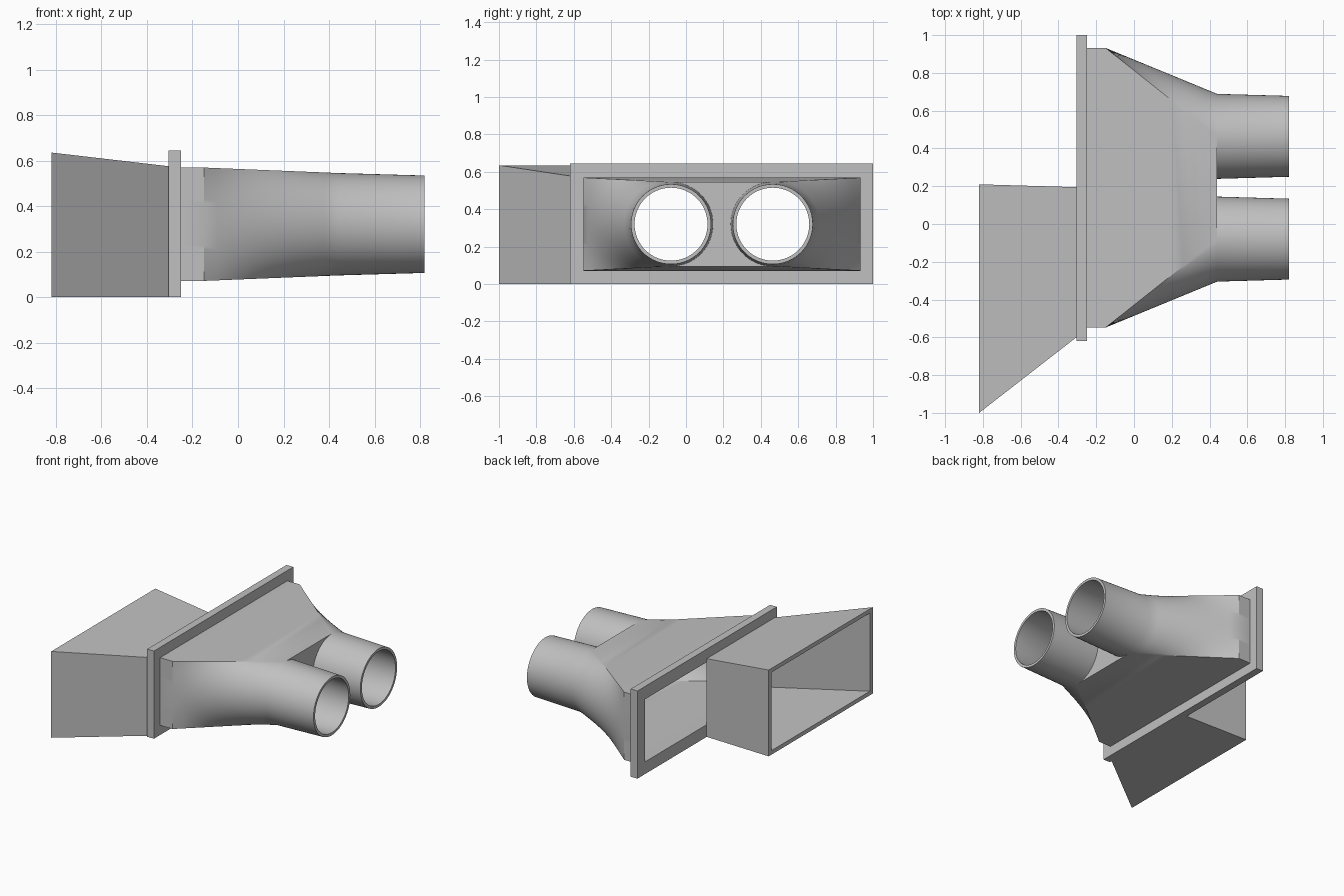
import bpy, bmesh, math

cube = bpy.data.objects.get("Cube")
if cube:
    bpy.data.objects.remove(cube, do_unlink=True)

GREY = (0.53, 0.53, 0.53, 1.0)
mat = bpy.data.materials.new("plain_grey")
mat.use_nodes = True
mat.diffuse_color = GREY
bsdf = next(n for n in mat.node_tree.nodes if n.type == 'BSDF_PRINCIPLED')
bsdf.inputs["Base Color"].default_value = GREY
bsdf.inputs["Roughness"].default_value = 0.6


def finish(bm, name):
    bmesh.ops.recalc_face_normals(bm, faces=bm.faces[:])
    mesh = bpy.data.meshes.new(name)
    bm.to_mesh(mesh)
    bm.free()
    mesh.materials.append(mat)
    obj = bpy.data.objects.new(name, mesh)
    bpy.context.collection.objects.link(obj)
    return obj


def bridge(bm, a, b):
    """Join two closed rings with quads."""
    for i in range(len(a)):
        j = (i + 1) % len(a)
        bm.faces.new((a[i], a[j], b[j], b[i]))


def rect_sleeve(name, sections):
    """Hollow rectangular part from (x, y0, y1, z0, z1) sections, joined in a loop."""
    bm = bmesh.new()
    rings = [[bm.verts.new((x, y, z)) for y, z in
              ((y0, z0), (y1, z0), (y1, z1), (y0, z1))]
             for x, y0, y1, z0, z1 in sections]
    for a, b in zip(rings, rings[1:] + rings[:1]):
        bridge(bm, a, b)
    return finish(bm, name)


# Mounting flange: rectangular frame
rect_sleeve("flange", [
    (-0.305, -0.62, 1.0, 0.0, 0.645),
    (-0.25, -0.62, 1.0, 0.0, 0.645),
    (-0.25, -0.528, 0.912, 0.09, 0.55),
    (-0.305, -0.528, 0.912, 0.09, 0.55)])

# Skewed rectangular intake duct, open at both ends
rect_sleeve("intake_duct", [
    (-0.82, -1.0, 0.21, 0.0, 0.635),
    (-0.305, -0.60, 0.195, 0.0, 0.575),
    (-0.305, -0.528, 0.165, 0.09, 0.55),
    (-0.82, -0.965, 0.18, 0.03, 0.605)])

# Twin outlet manifold: rectangle blending into two round tubes
MID_Y, MID_Z = 0.192, 0.32
HALF_W, HALF_H = 0.74, 0.249
TUBE_OFFSET, R_ROOT, R_TIP = 0.272, 0.225, 0.214
X_BACK, X_LOFT, X_ROOT, X_TIP = -0.25, -0.15, 0.44, 0.82
N, STEPS = 32, 10


def manifold_skin(bm, d):
    """One skin inset by d; returns the back ring and the two tube tip rings."""
    x_root, r = X_ROOT - d, R_ROOT - d
    angles = [math.pi * (i / N - 0.5) for i in range(N + 1)]

    def section(x, t):
        # t blends the straight upright side (0) into a half circle (1)
        half = []
        for i, a in enumerate(angles):
            flat_z = (HALF_H - d) * (2 * i / N - 1)
            y = (1 - t) * (HALF_W - d) + t * (TUBE_OFFSET + r * math.cos(a))
            half.append((y, (1 - t) * flat_z + t * r * math.sin(a)))
        left = [bm.verts.new((x, MID_Y + y, MID_Z + z)) for y, z in half]
        right = [bm.verts.new((x, MID_Y - y, MID_Z + z)) for y, z in half]
        return left, right

    def loop(pair):
        return pair[0] + pair[1][::-1]

    pairs = [section(X_BACK, 0)]
    for k in range(STEPS + 1):
        t = k / STEPS
        pairs.append(section(X_LOFT + (x_root - X_LOFT) * t, t))
    for a, b in zip(pairs, pairs[1:]):
        bridge(bm, loop(a), loop(b))

    # Tubes continue from the half circles; a web closes the gap between them
    web, tips = [], []
    for side, outer in zip((1, -1), pairs[-1]):
        cy = MID_Y + side * TUBE_OFFSET
        inner = [bm.verts.new((x_root, cy - side * r * math.cos(a),
                               MID_Z + r * math.sin(a))) for a in angles[-2:0:-1]]
        root = outer + inner
        scale = (R_TIP - d) / r
        tip = [bm.verts.new((X_TIP, cy + (v.co.y - cy) * scale,
                             MID_Z + (v.co.z - MID_Z) * scale)) for v in root]
        bridge(bm, root, tip)
        tips.append(tip)
        web.append([outer[-1]] + inner + [outer[0]])
    bm.faces.new(web[0] + web[1][::-1])
    return loop(pairs[0]), tips


bm = bmesh.new()
back_out, tips_out = manifold_skin(bm, 0.0)
back_in, tips_in = manifold_skin(bm, 0.019)
bridge(bm, back_out, back_in)
for tip_out, tip_in in zip(tips_out, tips_in):
    bridge(bm, tip_out, tip_in)
manifold = finish(bm, "twin_outlet_manifold")

for o in bpy.context.selected_objects:
    o.select_set(False)
manifold.select_set(True)
bpy.context.view_layer.objects.active = manifold
bpy.ops.object.shade_smooth_by_angle(angle=math.radians(25))
